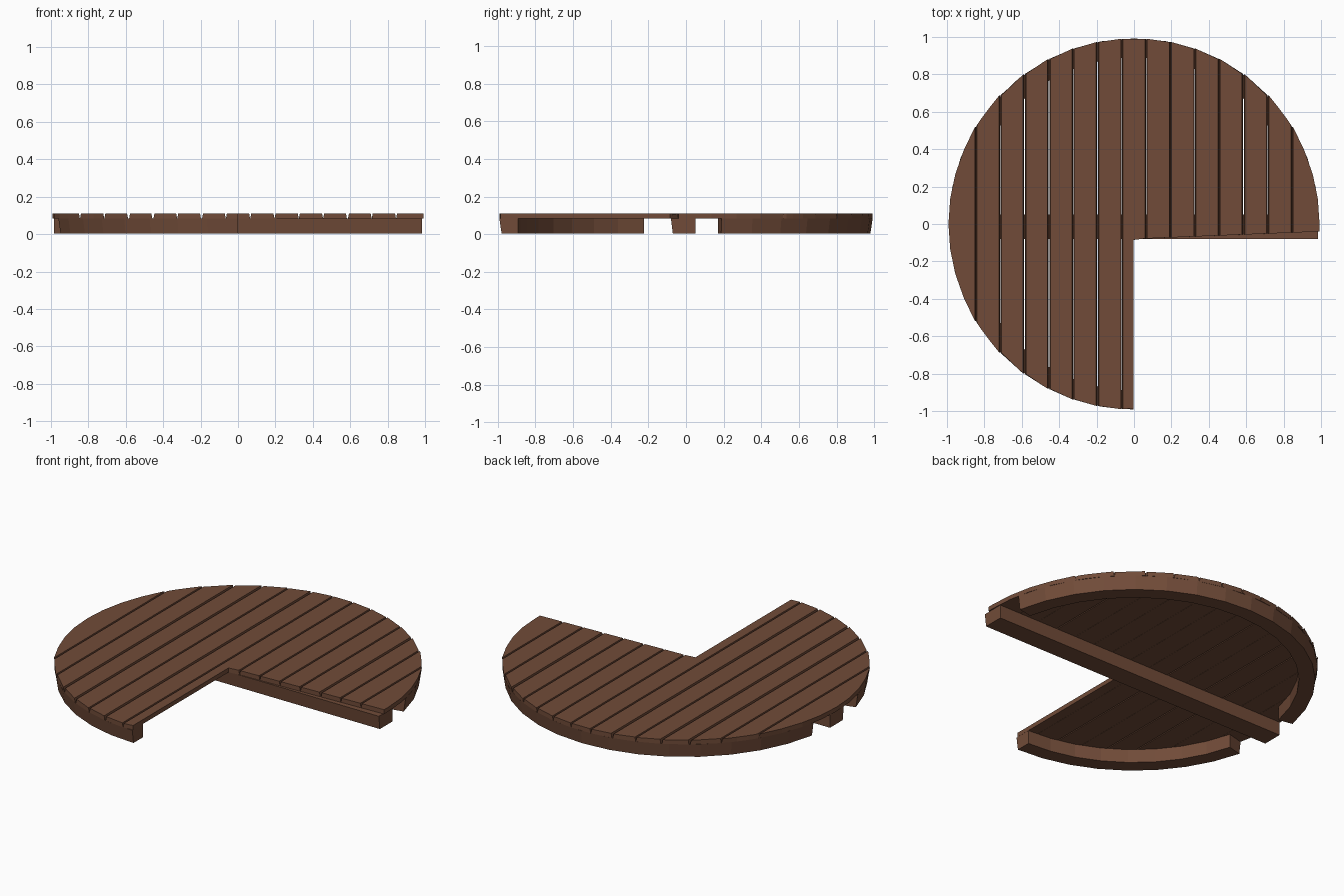
import bpy, bmesh, math

if "Cube" in bpy.data.objects:
    bpy.data.objects.remove(bpy.data.objects["Cube"])

R = 0.992                       # deck radius
Z0, ZU, ZT = 0.004, 0.084, 0.11  # floor of supports, underside and top of planks

wood = bpy.data.materials.new("brown_wood")
wood.diffuse_color = (0.165, 0.071, 0.040, 1)
wood.use_nodes = True
wood.node_tree.nodes["Principled BSDF"].inputs["Base Color"].default_value = wood.diffuse_color


def prism(name, bottom, top, z0, z1):
    """Solid between two outlines that have the same number of points."""
    bm = bmesh.new()
    lo = [bm.verts.new((x, y, z0)) for x, y in bottom]
    hi = [bm.verts.new((x, y, z1)) for x, y in top]
    n = len(lo)
    bm.faces.new(lo[::-1])
    bm.faces.new(hi)
    for i in range(n):
        j = (i + 1) % n
        bm.faces.new((lo[i], lo[j], hi[j], hi[i]))
    bmesh.ops.recalc_face_normals(bm, faces=bm.faces)
    me = bpy.data.meshes.new(name)
    bm.to_mesh(me)
    bm.free()
    me.materials.append(wood)
    ob = bpy.data.objects.new(name, me)
    bpy.context.collection.objects.link(ob)
    return ob


def arc_y(x):
    return math.sqrt(max(R * R - x * x, 0.0))


def cut_y(x):
    """Front edge of the planks beside the missing quarter."""
    return -0.08 + 0.04 * min(x, 1)


def outline(x0, x1):
    """Plank outline: round back end, front end round or cut short."""
    n = 4 if max(abs(x0), abs(x1)) > 0.8 else 1
    # points bunch up towards the outer rim on the edge planks
    xs = []
    for i in range(n + 1):
        t = i / n
        if n > 1:
            t = 1 - (1 - t) ** 2 if x0 > 0 else t ** 2
        xs.append(x0 + (x1 - x0) * t)
    back = [(x, arc_y(x)) for x in reversed(xs)]
    if x1 <= 0:
        front = [(x, -arc_y(x)) for x in xs]
    elif x0 >= 0:
        front = [(x, cut_y(x)) for x in xs]
    else:                        # middle plank is notched at the cut
        front = [(x0, -arc_y(x0)), (-0.003, -0.985),
                 (-0.003, -0.085), (x1, cut_y(x1))]
    pts = front + back
    clean = []
    for p in pts:
        if not clean or math.dist(p, clean[-1]) > 0.002:
            clean.append(p)
    if math.dist(clean[0], clean[-1]) < 0.002:
        clean.pop()
    return clean


# planks run front to back, with grooves between them and a few open gaps
edges = [-R] + [-0.845 + 0.13 * i for i in range(14)] + [R]
open_gaps = {3, 4, 6, 12}
for i in range(len(edges) - 1):
    a, b = edges[i], edges[i + 1]
    ga = 0.003 if i in open_gaps else 0.0005
    gb = 0.003 if i + 1 in open_gaps else 0.0005
    low = outline(a + (ga if i else 0), b - (gb if i < len(edges) - 2 else 0))
    inset = 0.005
    high = []
    for x, y in low:             # narrow the top to form the grooves
        if i and abs(x - a) < 0.004:
            x += inset
        elif i < len(edges) - 2 and abs(x - b) < 0.004:
            x -= inset
        high.append((x, y))
    prism("plank_%02d" % (i + 1), low, high, ZU, ZT)


# curved skirt under the rim, left open on both sides of the cross beam
def skirt(name, start, end, steps, width):
    def ring(r):
        return [(r * math.cos(math.radians(start + (end - start) * k / steps)),
                 r * math.sin(math.radians(start + (end - start) * k / steps)))
                for k in range(steps + 1)]
    inner = ring(R - width)[::-1]
    prism(name, ring(R - 0.012) + inner, ring(R) + inner, Z0, ZU)


skirt("back_skirt", 11, 169, 16, 0.10)
skirt("front_left_skirt", 194.5, 269.8, 8, 0.10)

# straight beam across the middle
beam_low = [(-0.985, -0.07), (0.985, -0.07), (0.985, 0.05), (-0.985, 0.05)]
beam_high = [(-0.985, -0.08), (0.985, -0.08), (0.985, 0.05), (-0.985, 0.05)]
prism("cross_beam", beam_low, beam_high, Z0, ZU)
